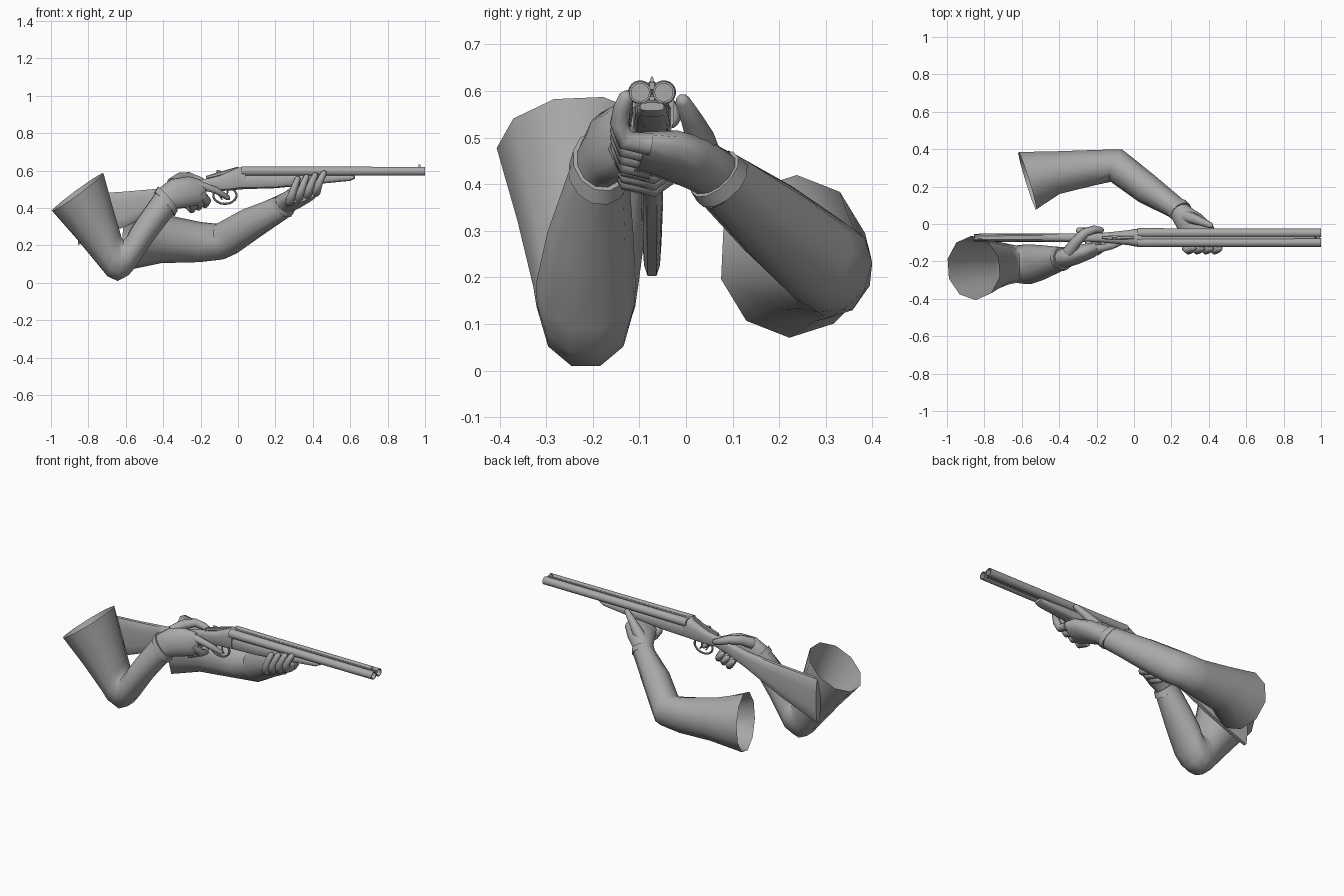
import bpy, bmesh, math
from mathutils import Vector as V

GREY = bpy.data.materials.new("plain_grey")
GREY.diffuse_color = (0.4, 0.4, 0.4, 1)
GY = -0.073  # centre plane of the gun


def finish(bm, name, angle=40):
    bmesh.ops.recalc_face_normals(bm, faces=bm.faces)
    me = bpy.data.meshes.new(name)
    bm.to_mesh(me)
    bm.free()
    me.materials.append(GREY)
    me.shade_smooth()
    me.set_sharp_from_angle(angle=math.radians(angle))
    ob = bpy.data.objects.new(name, me)
    bpy.context.collection.objects.link(ob)
    return ob


def loft(bm, rings, n=10, cap0=True, cap1=True, power=1.0):
    """Skin rings given as (centre, half axis u, half axis v)."""
    def sp(t):
        return math.copysign(abs(t) ** power, t)
    loops = []
    for c, u, v in rings:
        loops.append([bm.verts.new(c + u * sp(math.cos(a)) + v * sp(math.sin(a)))
                      for a in [(i + 0.5) * math.tau / n for i in range(n)]])
    for a, b in zip(loops, loops[1:]):
        for i in range(n):
            j = (i + 1) % n
            bm.faces.new((a[i], a[j], b[j], b[i]))
    if cap0:
        bm.faces.new(loops[0])
    if cap1:
        bm.faces.new(loops[-1])


def limb(bm, spans, n=10, cap0=False, cap1=False):
    """Skin cross-sections given as (outer point, inner point, half width)."""
    mids = [(V(o) + V(i)) / 2 for o, i, w in spans]
    rings = []
    for k, (o, i, w) in enumerate(spans):
        t = mids[min(k + 1, len(mids) - 1)] - mids[max(k - 1, 0)]
        u = (V(o) - V(i)) / 2
        rings.append((mids[k], u, t.cross(u).normalized() * w))
    loft(bm, rings, n, cap0, cap1)


def finger(bm, pts, r0, r1, n=8):
    """Tapered round tube with a rounded tip."""
    pts = [V(p) for p in pts]
    pts.append(pts[-1] + (pts[-1] - pts[-2]).normalized() * r1 * 0.7)
    rings, last = [], len(pts) - 1
    u = None
    for k, p in enumerate(pts):
        t = (pts[min(k + 1, last)] - pts[max(k - 1, 0)]).normalized()
        u = t.orthogonal() if u is None else u - t * u.dot(t)
        u.normalize()
        r = r1 * 0.5 if k == last else r0 + (r1 - r0) * k / (last - 1)
        rings.append((p, u * r, t.cross(u) * r))
    loft(bm, rings, n)


def bar(name, secs, n=12, power=0.6):
    """Body along x from (x, top, bottom, half width)."""
    bm = bmesh.new()
    loft(bm, [(V((x, GY, (t + b) / 2)), V((0, w, 0)), V((0, 0, (t - b) / 2)))
              for x, t, b, w in secs], n, power=power)
    return finish(bm, name)


# --- gun: stock, receiver, fore-end, rib, lever ---
bar("stock", [(-0.855, .475, .20, .021), (-0.6, .49, .30, .024), (-0.36, .51, .415, .024),
              (-0.24, .54, .465, .022), (-0.16, .56, .49, .026)])
bar("receiver", [(-0.2, .548, .49, .023), (-0.1, .573, .49, .033), (-0.03, .605, .493, .041),
                 (0.0, .618, .497, .047), (0.04, .62, .50, .048)])
bar("fore_end", [(0.03, .585, .50, .042), (0.2, .585, .505, .04), (0.45, .578, .53, .037),
                 (0.6, .575, .545, .032), (0.625, .575, .558, .026)])
bar("top_rib", [(0.03, .621, .60, .010), (0.995, .621, .60, .008)], 4, 1)
bar("bottom_rib", [(0.03, .59, .578, .010), (0.99, .59, .578, .008)], 4, 1)
bar("top_lever", [(-0.17, .572, .555, .008), (-0.12, .588, .565, .012), (0.0, .622, .60, .008)], 8)
bar("safety_catch", [(-0.115, .603, .575, .006), (-0.09, .60, .575, .008)], 6)
bar("bead_sight", [(0.965, .632, .61, .003), (0.975, .632, .61, .003)], 6)

# barrels with open bores
for side, name in ((-1, "right_barrel"), (1, "left_barrel")):
    bm = bmesh.new()
    loft(bm, [(V((x, GY + side * .0255, .597)), V((0, r, 0)), V((0, 0, r)))
              for x, r in ((.02, .026), (.25, .0245), (1, .0235), (1, .019), (.8, .019))], 20)
    finish(bm, name)

# trigger guard and two triggers
bm = bmesh.new()
guard = [(-.07 + .062 * math.cos(a), GY, .468 + .046 * math.sin(a))
         for a in [math.radians(70 - 20 * k) for k in range(17)]]
finger(bm, guard, .006, .006)
finish(bm, "trigger_guard")
bm = bmesh.new()
for x in (-.095, -.055):
    finger(bm, [(x, GY, .495), (x - .003, GY, .465), (x + .01, GY, .445)], .005, .004, 6)
finish(bm, "triggers")

# --- sleeves, open at the shoulder ---
bm = bmesh.new()
limb(bm, [((-1.0, -.24, .38), (-.715, -.23, .59), .172),
          ((-.87, -.225, .235), (-.67, -.22, .42), .14),
          ((-.745, -.215, .085), (-.63, -.215, .28), .113),
          ((-.70, -.215, .03), (-.62, -.215, .245), .106),
          ((-.645, -.215, .004), (-.61, -.215, .235), .10),
          ((-.585, -.215, .035), (-.595, -.215, .25), .105),
          ((-.545, -.215, .085), (-.575, -.215, .29), .107),
          ((-.455, -.205, .22), (-.525, -.205, .365), .093),
          ((-.335, -.185, .375), (-.43, -.185, .50), .062)])
finish(bm, "right_sleeve", 50)

bm = bmesh.new()
limb(bm, [((-.62, .39, .24), (-.52, .07, .25), .175),
          ((-.40, .395, .235), (-.40, .155, .235), .13),
          ((-.20, .40, .215), (-.20, .205, .22), .107),
          ((-.06, .395, .20), (-.13, .23, .24), .10),
          ((.00, .345, .22), (-.09, .205, .27), .10),
          ((.12, .25, .30), (.02, .125, .335), .09),
          ((.285, .115, .41), (.205, .03, .41), .068)])
finish(bm, "left_sleeve", 50)

# --- right hand on the grip ---
bm = bmesh.new()
limb(bm, [((-.435, -.19, .475), (-.355, -.19, .37), .052),
          ((-.42, -.185, .51), (-.325, -.18, .395), .052),
          ((-.36, -.17, .555), (-.275, -.165, .40), .05),
          ((-.27, -.145, .57), (-.205, -.14, .415), .042),
          ((-.205, -.125, .555), (-.165, -.12, .44), .028)], 12, cap1=True)
finger(bm, [(-.25, -.14, .535), (-.18, -.13, .515), (-.12, -.118, .495), (-.055, -.09, .455)], .026, .015)
for i in range(3):
    dx, dz = -.036 * i, -.014 * i
    finger(bm, [(-.20 + dx, -.145, .48 + dz), (-.165 + dx, -.125, .435 + dz),
                (-.175 + dx, -.07, .42 + dz), (-.20 + dx, -.035, .445 + dz),
                (-.225 + dx, -.035, .475 + dz)], .025, .017)
finger(bm, [(-.35, -.15, .53), (-.31, -.095, .56), (-.26, -.045, .567), (-.21, -.028, .55),
            (-.175, -.033, .535)], .034, .017)
finish(bm, "right_hand", 60)

# --- left hand under the fore-end ---
bm = bmesh.new()
limb(bm, [((.255, .125, .40), (.18, .05, .39), .056),
          ((.29, .10, .425), (.205, .025, .42), .056),
          ((.365, .05, .465), (.23, -.02, .43), .056),
          ((.425, -.01, .49), (.255, -.07, .44), .048),
          ((.435, -.085, .50), (.27, -.115, .44), .032)], 12, cap1=True)
for i in range(4):
    dx, dz = -.047 * i, -.017 * i
    finger(bm, [(.415 + dx, -.075, .485 + dz), (.42 + dx, -.13, .495 + dz),
                (.432 + dx, -.143, .53 + dz), (.448 + dx, -.137, .565 + dz * .8),
                (.46 + dx, -.128, .588 + dz * .6)], .026, .016)
finger(bm, [(.27, .04, .455), (.315, .03, .50), (.36, .012, .54), (.41, -.008, .58)], .038, .016)
finish(bm, "left_hand", 60)

# glove cuffs at the wrists
bm = bmesh.new()
limb(bm, [((-.448, -.19, .485), (-.338, -.185, .355), .066),
          ((-.43, -.185, .515), (-.322, -.18, .385), .062)], 12, True, True)
finish(bm, "right_cuff")
bm = bmesh.new()
limb(bm, [((.28, .125, .405), (.195, .03, .40), .07),
          ((.297, .105, .425), (.208, .018, .418), .065)], 12, True, True)
finish(bm, "left_cuff")
